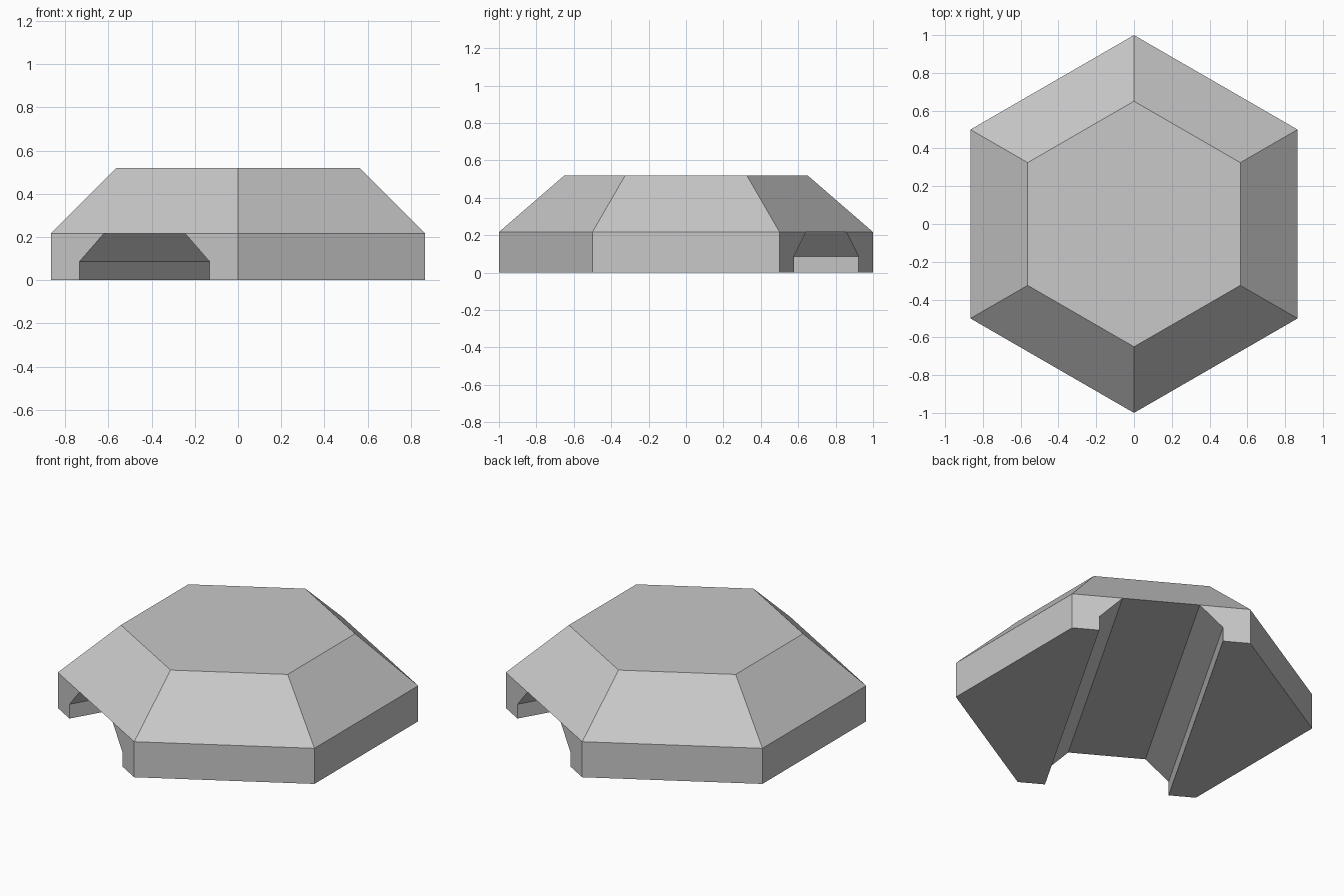
import bpy
import bmesh
from math import radians, sqrt
from mathutils import Matrix

cube = bpy.data.objects.get("Cube")
if cube:
    bpy.data.objects.remove(cube, do_unlink=True)

RADIUS, TOP_RADIUS = 1.0, 0.65
APOTHEM = RADIUS * sqrt(3) / 2
SKIRT_Z, TOP_Z = 0.217, 0.52
# Half-width of the tunnel at each height
TUNNEL = [(0.347, 0.0), (0.347, 0.087), (0.2165, SKIRT_Z)]

grey = bpy.data.materials.new("light grey")
grey.use_nodes = True
grey.diffuse_color = (0.58, 0.58, 0.58, 1)
grey.node_tree.nodes["Principled BSDF"].inputs["Base Color"].default_value = (0.58, 0.58, 0.58, 1)

bm = bmesh.new()


def foot_ring(side, half_width, z):
    """Outline of the half hexagon beside the tunnel at one height."""
    h = RADIUS / 2
    outline = [(half_width, -APOTHEM), (h, -APOTHEM), (RADIUS, 0),
               (h, APOTHEM), (half_width, APOTHEM)]
    return [bm.verts.new((side * x, side * y, z)) for x, y in outline]


# Feet on both sides of the tunnel
skirt = []
for side in (1, -1):
    rings = [foot_ring(side, w, z) for w, z in TUNNEL]
    bm.faces.new(rings[0])
    for low, high in zip(rings, rings[1:]):
        for i in range(5):
            j = (i + 1) % 5
            bm.faces.new((low[i], low[j], high[j], high[i]))
    skirt += rings[-1]

# Tunnel roof between the feet
bm.faces.new((skirt[0], skirt[4], skirt[5], skirt[9]))

# Flat hexagonal top
top = [bm.verts.new(Matrix.Rotation(radians(60 * i), 3, 'Z') @ v)
       for i in range(6) for v in [Matrix.Identity(3).col[0] * TOP_RADIUS]]
for v in top:
    v.co.z = TOP_Z
bm.faces.new(top)

# Sloped sides; the two above the tunnel mouths span its roof corners
for side in (0, 1):
    s = skirt[5 * side:] + skirt[:5 * side]
    t = top[3 * side:] + top[:3 * side]
    bm.faces.new((s[1], s[2], t[0], t[5]))
    bm.faces.new((s[2], s[3], t[1], t[0]))
    bm.faces.new((s[3], s[4], s[5], s[6], t[2], t[1]))

# Merge coplanar wall strips and turn the tunnel onto its diagonal
bmesh.ops.dissolve_limit(bm, angle_limit=radians(1), verts=bm.verts, edges=bm.edges)
bmesh.ops.recalc_face_normals(bm, faces=bm.faces)
bmesh.ops.rotate(bm, verts=bm.verts, cent=(0, 0, 0),
                 matrix=Matrix.Rotation(radians(-30), 3, 'Z'))

mesh = bpy.data.meshes.new("hexagonal_bunker")
bm.to_mesh(mesh)
bm.free()
mesh.materials.append(grey)
bunker = bpy.data.objects.new("hexagonal_bunker", mesh)
bpy.context.collection.objects.link(bunker)
